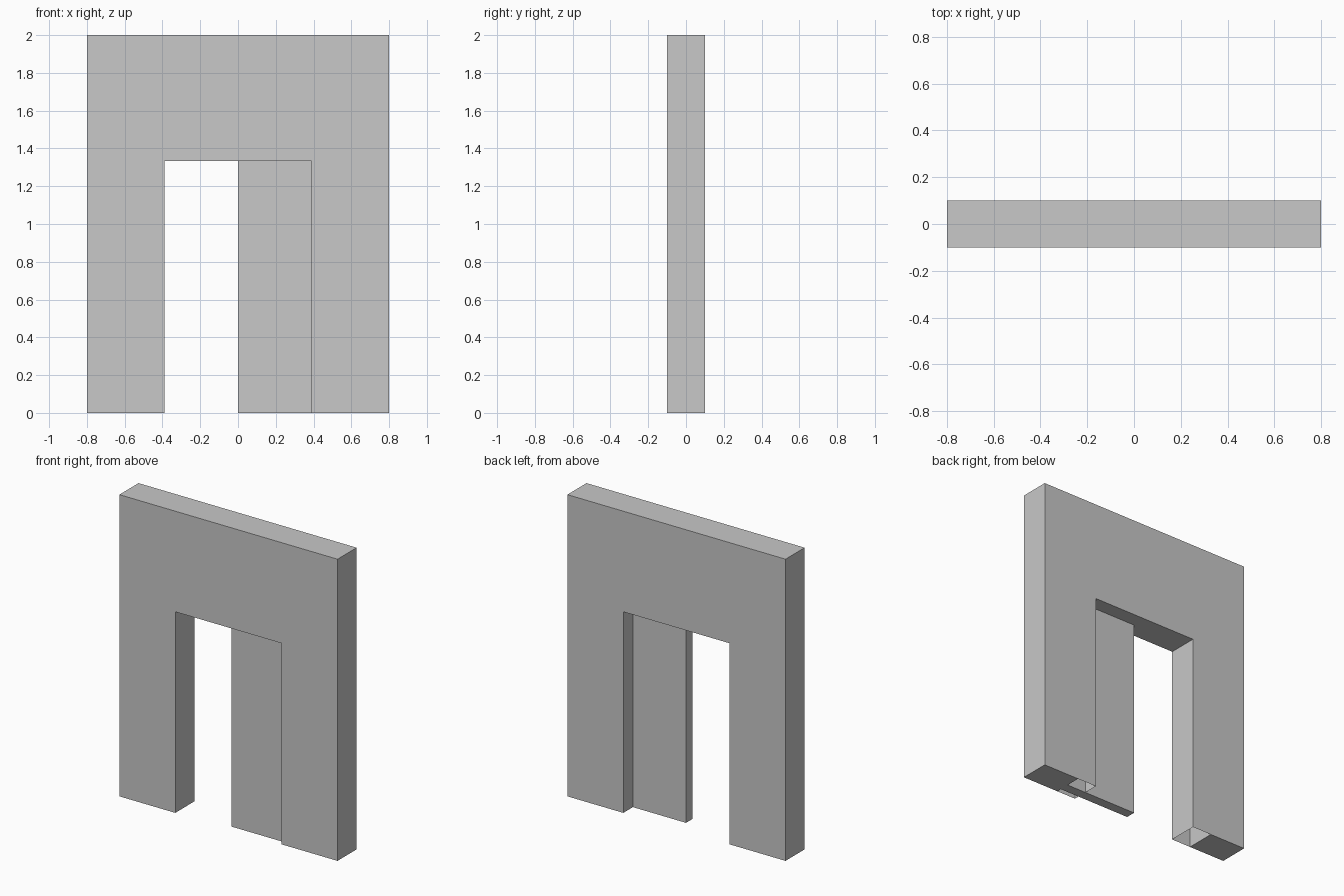
import bpy, bmesh

if "Cube" in bpy.data.objects:
    bpy.data.objects.remove(bpy.data.objects["Cube"])

W, H, D = 0.8, 2.0, 0.1            # wall half width, height, half depth
OPEN_X, POCKET_X, OPEN_Z = 0.39, 0.533, 1.333

grey = bpy.data.materials.new("plain_grey")
grey.diffuse_color = (0.58, 0.58, 0.58, 1)
grey.use_nodes = True
grey.node_tree.nodes["Principled BSDF"].inputs["Base Color"].default_value = grey.diffuse_color


def add_object(name, bm):
    mesh = bpy.data.meshes.new(name)
    bm.to_mesh(mesh)
    bm.free()
    mesh.materials.append(grey)
    obj = bpy.data.objects.new(name, mesh)
    bpy.context.collection.objects.link(obj)
    return obj


# Wall: doorway outline extruded through the wall depth
half = [(W, H), (W, 0), (POCKET_X, 0), (OPEN_X, 0), (OPEN_X, OPEN_Z)]
outline = half + [(-x, z) for x, z in reversed(half)]
bm = bmesh.new()
front = bm.faces.new([bm.verts.new((x, -D, z)) for x, z in outline])
ext = bmesh.ops.extrude_face_region(bm, geom=[front], use_keep_orig=True)
back = [v for v in ext["geom"] if isinstance(v, bmesh.types.BMVert)]
bmesh.ops.translate(bm, verts=back, vec=(0, 2 * D, 0))
bmesh.ops.recalc_face_normals(bm, faces=bm.faces)

# Open the underside of each pocket beside the doorway
pockets = []
for f in bm.faces:
    c = f.calc_center_median()
    if c.z < 0.001 and OPEN_X < abs(c.x) < POCKET_X:
        pockets.append(f)
bmesh.ops.delete(bm, geom=pockets, context='FACES_ONLY')
add_object("wall", bm)

# Pocket linings: end wall and ceiling inside each side
bm = bmesh.new()
for s in (-1, 1):
    rows = [[bm.verts.new((s * x, y, z)) for y in (-D, D)]
            for x, z in ((POCKET_X, 0), (POCKET_X, OPEN_Z), (OPEN_X, OPEN_Z))]
    for a, b in zip(rows, rows[1:]):
        quad = (a[0], a[1], b[1], b[0])
        bm.faces.new(quad if s < 0 else quad[::-1])
add_object("pocket_lining", bm)

# Sliding door, half open and running into the right pocket
bm = bmesh.new()
bmesh.ops.create_cube(bm, size=1)
bmesh.ops.scale(bm, vec=(POCKET_X, 0.066, OPEN_Z), verts=bm.verts)
bmesh.ops.translate(bm, vec=(POCKET_X / 2, -0.033, OPEN_Z / 2), verts=bm.verts)
add_object("sliding_door", bm)
